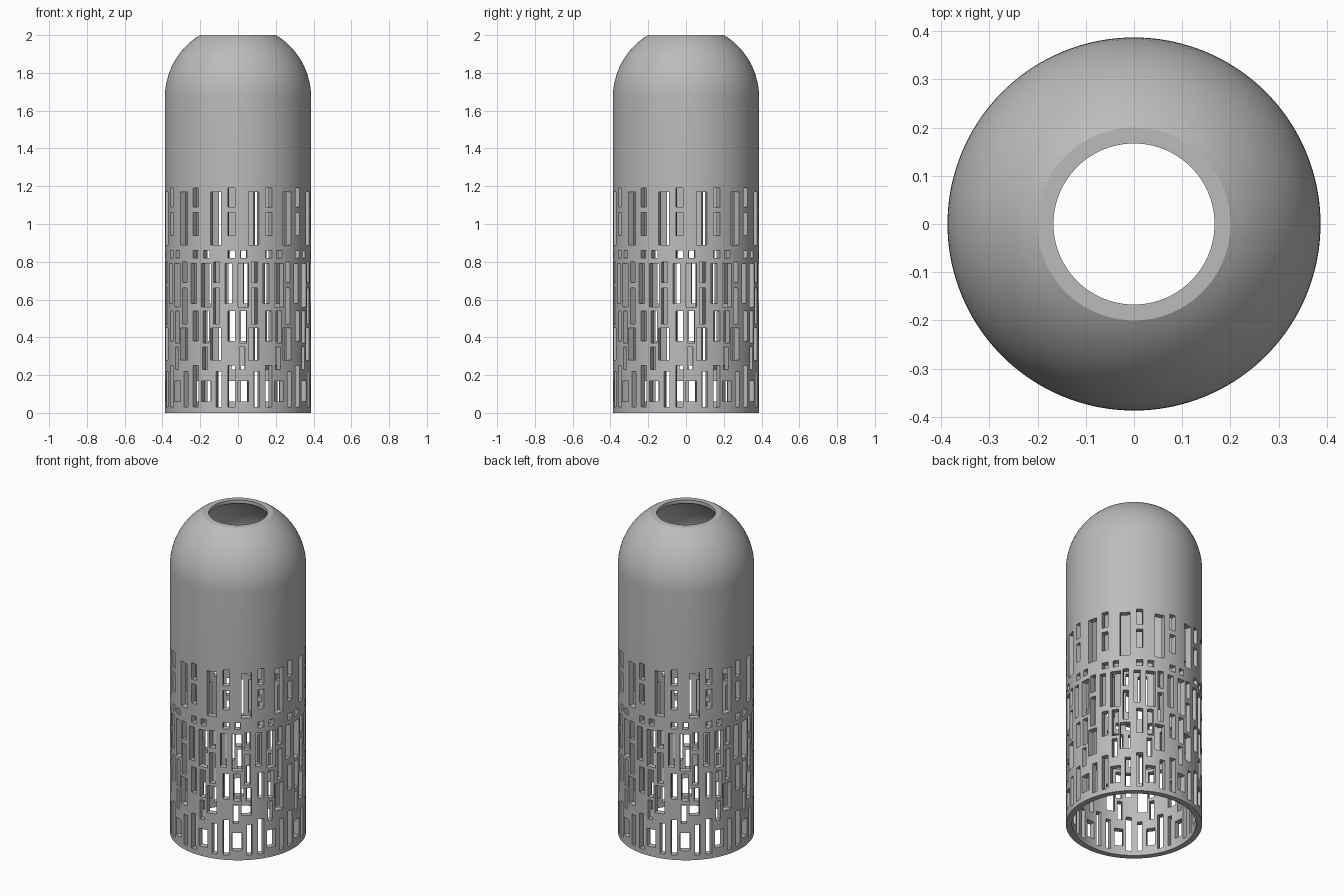
import bpy, bmesh, math

if "Cube" in bpy.data.objects:
    bpy.data.objects.remove(bpy.data.objects["Cube"])

R_OUT, R_IN = 0.387, 0.352       # wall radii
DOME_Z, TOP_Z = 1.67, 2.0
HOLE_R, RIM_R = 0.167, 0.2
REPEATS, SECTOR = 12, 30.0

# Slots of one 30 degree sector: centre angle (from front), width, bottom, top
SLOTS = [
    (12.3, 8.4, 0.89, 1.17), (-5.2, 5.4, 1.09, 1.19), (-5.2, 5.4, 0.94, 1.06),
    (-5.2, 5.4, 0.82, 0.86), (4.4, 5.0, 0.82, 0.86),
    (4.2, 8.4, 0.56, 0.79), (-7.4, 5.4, 0.58, 0.79),
    (13.0, 5.0, 0.69, 0.80), (13.0, 5.0, 0.47, 0.66),
    (12.3, 8.4, 0.28, 0.45), (-5.2, 5.4, 0.38, 0.54), (4.0, 5.4, 0.37, 0.54),
    (3.2, 4.4, 0.23, 0.35),
    (-5.2, 5.4, 0.03, 0.25), (4.2, 8.4, 0.06, 0.17), (14.7, 4.4, 0.03, 0.22),
]
START = -12.0                    # sector start angle


def edges(values, step):
    """Sorted unique values with wide gaps subdivided."""
    vals = sorted(set(round(v, 4) for v in values))
    out = []
    for a, b in zip(vals, vals[1:]):
        n = max(1, math.ceil((b - a) / step - 1e-6))
        out += [a + (b - a) * k / n for k in range(n)]
    return out + [vals[-1]]


# Grid lines follow the slot borders
angle_lines = [START, START + SECTOR]
height_lines = [0.0, 1.19, DOME_Z]
for c, w, z0, z1 in SLOTS:
    angle_lines += [c - w / 2, c + w / 2]
    height_lines += [z0, z1]
sector = edges(angle_lines, 3.0)[:-1]
sector_end = sector[1:] + [START + SECTOR]
angles = [a + SECTOR * k for k in range(REPEATS) for a in sector]
middles = [(a + b) / 2 for a, b in zip(sector, sector_end)]

# Outer and inner profile: straight wall, dome, flat rim around the hole
heights = edges(height_lines, 0.5)
outer = [(R_OUT, z) for z in heights]
inner = [(R_IN, z) for z in heights]
end_out, end_in = math.acos(RIM_R / R_OUT), math.acos(HOLE_R / R_IN)
for k in range(1, 15):
    t = k / 14
    outer.append((R_OUT * math.cos(end_out * t), DOME_Z + R_OUT * math.sin(end_out * t)))
    inner.append((R_IN * math.cos(end_in * t * 0.98), DOME_Z + R_IN * math.sin(end_in * t * 0.98)))
outer[-1] = (RIM_R, TOP_Z)
outer.append((HOLE_R, TOP_Z))
inner.append((HOLE_R, DOME_Z + R_IN * math.sin(end_in)))

bm = bmesh.new()


def sheet(profile):
    return [[bm.verts.new((r * math.sin(math.radians(a)), -r * math.cos(math.radians(a)), z))
             for a in angles] for r, z in profile]


out_v, in_v = sheet(outer), sheet(inner)
rows, cols = len(outer) - 1, len(angles)


def solid(i, j):
    if i < 0 or i >= rows:
        return False
    if i >= len(heights) - 1:
        return True
    z = (heights[i] + heights[i + 1]) / 2
    a = middles[j % len(middles)]
    return not any(abs(a - c) < w / 2 and z0 < z < z1 for c, w, z0, z1 in SLOTS)


# Both skins, plus thickness faces wherever a cell borders an opening
for i in range(rows):
    for j in range(cols):
        if not solid(i, j):
            continue
        k = (j + 1) % cols
        corners = [(i, j), (i, k), (i + 1, k), (i + 1, j)]
        bm.faces.new([out_v[p][q] for p, q in corners])
        bm.faces.new([in_v[p][q] for p, q in reversed(corners)])
        neighbours = [(i - 1, j), (i, k), (i + 1, j), (i, (j - 1) % cols)]
        for n, (ni, nj) in enumerate(neighbours):
            if not solid(ni, nj):
                (p, q), (s, t) = corners[n], corners[(n + 1) % 4]
                bm.faces.new([out_v[s][t], out_v[p][q], in_v[p][q], in_v[s][t]])
bmesh.ops.delete(bm, geom=[v for v in bm.verts if not v.link_faces], context='VERTS')

mesh = bpy.data.meshes.new("perforated_domed_sleeve")
bm.to_mesh(mesh)
bm.free()
sleeve = bpy.data.objects.new("perforated_domed_sleeve", mesh)
bpy.context.collection.objects.link(sleeve)

grey = bpy.data.materials.new("plain_grey")
grey.diffuse_color = (0.5, 0.5, 0.5, 1.0)
grey.use_nodes = True
grey.node_tree.nodes["Principled BSDF"].inputs["Base Color"].default_value = grey.diffuse_color
mesh.materials.append(grey)

bpy.context.view_layer.objects.active = sleeve
sleeve.select_set(True)
bpy.ops.object.shade_smooth_by_angle(angle=math.radians(30))
